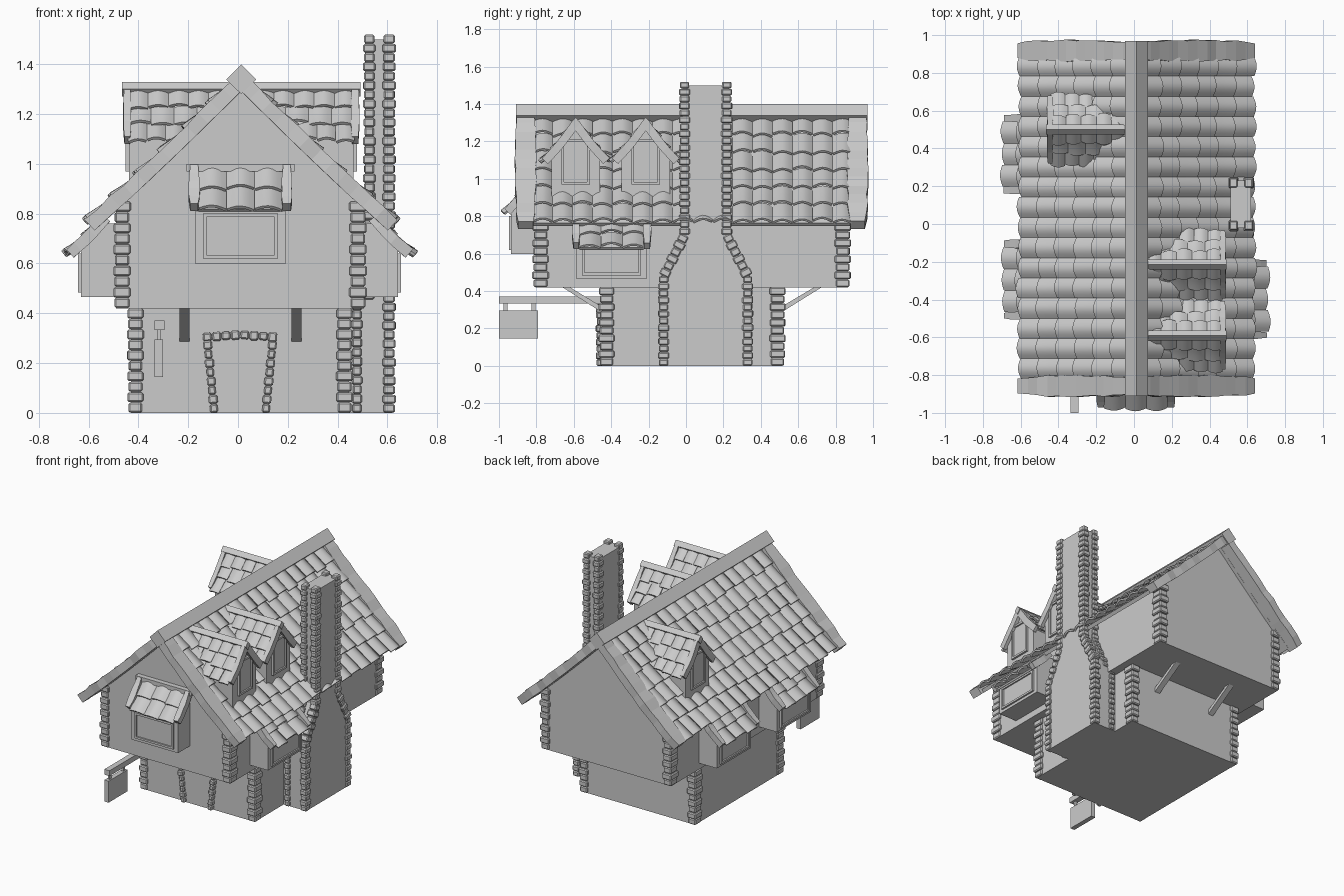
import bpy, bmesh, math, random
from mathutils import Matrix, Vector

if "Cube" in bpy.data.objects:
    bpy.data.objects.remove(bpy.data.objects["Cube"])

random.seed(4)
I = Matrix.Identity(4)


def frame(ox, oy, U, D):
    """Local axes: u along the wall, d outward, z up."""
    return Matrix(((U[0], D[0], 0, ox), (U[1], D[1], 0, oy), (0, 0, 1, 0), (0, 0, 0, 1)))


def finish(bm, name, M=I, smooth=False):
    bm.transform(M)
    bmesh.ops.recalc_face_normals(bm, faces=bm.faces)
    me = bpy.data.meshes.new(name)
    bm.to_mesh(me)
    bm.free()
    ob = bpy.data.objects.new(name, me)
    bpy.context.collection.objects.link(ob)
    if smooth:
        bpy.ops.object.select_all(action='DESELECT')
        ob.select_set(True)
        bpy.context.view_layer.objects.active = ob
        bpy.ops.object.shade_smooth_by_angle(angle=math.radians(40))
    return ob


def add_box(bm, c, s, rot=I):
    bmesh.ops.create_cube(bm, size=1, matrix=Matrix.Translation(c) @ rot @ Matrix.Diagonal((*s, 1)))


def box(name, lo, hi, M=I):
    bm = bmesh.new()
    add_box(bm, [(a + b) / 2 for a, b in zip(lo, hi)], [b - a for a, b in zip(lo, hi)])
    return finish(bm, name, M)


def prism(name, pts, u0, u1, M=I):
    bm = bmesh.new()
    f = bm.faces.new([bm.verts.new((u0, d, z)) for d, z in pts])
    r = bmesh.ops.extrude_face_region(bm, geom=[f])
    bmesh.ops.translate(bm, verts=[v for v in r['geom'] if isinstance(v, bmesh.types.BMVert)], vec=(u1 - u0, 0, 0))
    return finish(bm, name, M)


def sample(path, t):
    """Point and outward normal at fraction t along a (d, z) path."""
    P = [Vector(p) for p in path]
    L = [(b - a).length for a, b in zip(P, P[1:])]
    s = t * sum(L)
    for i, l in enumerate(L):
        if s <= l or i == len(L) - 1:
            tan = (P[i + 1] - P[i]).normalized()
            return P[i] + tan * s, Vector((-tan.y, tan.x))
        s -= l


def board(name, path, u0, u1, top, thick, M, wob=0.0, n=10):
    """Plank following a slope, with wavy edges."""
    bm = bmesh.new()
    prev = None
    for i in range(n + 1):
        p, nr = sample(path, i / n)
        w = wob * math.sin(math.pi * i / n) + random.uniform(-.4, .4) * wob
        h = top + random.uniform(-.3, .3) * wob
        a, b = p + nr * h, p + nr * (top - thick)
        ring = [bm.verts.new((u, q.x, q.y)) for u, q in ((u0 - w, a), (u1 + w, a), (u1 + w, b), (u0 - w, b))]
        if prev:
            for k in range(4):
                bm.faces.new((prev[k], prev[k - 1], ring[k - 1], ring[k]))
        else:
            bm.faces.new(ring)
        prev = ring
    bm.faces.new(prev)
    return finish(bm, name, M)


def tiles(name, M, path, u0, u1, rows, width, start=None, bulge=.022, lift=.024):
    """Overlapping rows of barrel tiles, lifted at their lower ends."""
    bm = bmesh.new()
    for r in range(rows):
        ua = start(sample(path, r / rows)[0].y) if start else u0
        cols = max(1, round((u1 - ua) / width))
        w = (u1 - ua) / cols
        for c in range(cols):
            drop, tilt = random.uniform(-.01, .012), random.uniform(-.004, .004)
            grid = []
            for j in range(4):
                t = (r + j / 3 * 1.1) / rows
                p, nr = sample(path, t)
                row = []
                for k in range(7):
                    f = k / 6
                    q = p + nr * (lift * j / 3 + bulge * math.sin(math.pi * f) + tilt * (f - .5) * 2)
                    q = q + Vector((nr.y, -nr.x)) * drop * j / 3
                    row.append(bm.verts.new((ua + w * (c + f), q.x, q.y)))
                grid.append(row)
            for j in range(3):
                for k in range(6):
                    bm.faces.new((grid[j][k], grid[j][k + 1], grid[j + 1][k + 1], grid[j + 1][k]))
    bmesh.ops.recalc_face_normals(bm, faces=bm.faces)
    bmesh.ops.solidify(bm, geom=bm.faces[:], thickness=.012)
    return finish(bm, name, M, True)


def stones(name, path, size, step):
    """Bevelled blocks stacked along a 3D polyline."""
    bm = bmesh.new()
    n = 0
    for a, b in zip(path, path[1:]):
        a, b = Vector(a), Vector(b)
        cnt = max(1, round((b - a).length / step))
        d = b - a
        rot = Matrix.Rotation(math.atan2(d.x, d.z), 4, 'Y') @ Matrix.Rotation(-math.atan2(d.y, abs(d.z) + 1e-6) * (abs(d.y) > .01), 4, 'X')
        for i in range(cnt):
            k = (1.06 if n % 2 else .9) + random.uniform(-.05, .05)
            add_box(bm, a + d * (i + .5) / cnt, (size[0] * k, size[1] * k, d.length / cnt * .94), rot)
            n += 1
    bmesh.ops.bevel(bm, geom=bm.edges[:], offset=.006, segments=1, affect='EDGES')
    return finish(bm, name)


def window(name, M, d, hw, z0, z1, t=.014):
    bm = bmesh.new()
    zc, h = (z0 + z1) / 2, z1 - z0
    for s in (-1, 1):
        add_box(bm, (s * (hw - t / 2), d, zc), (t, .024, h))
        add_box(bm, (0, d, zc + s * (h - t) / 2), (2 * hw, .024, t))
    add_box(bm, (0, d - .005, zc), (2 * hw - t, .014, h - t))
    finish(bm, name, M)


def bay(name, M, hw, depth, z0, wz0, wz1, path, cols, tile_hw):
    """Projecting window box under a small tiled awning."""
    prism(name + "_box", [(-.03, z0), (depth, z0), (depth, wz1 + .02), (path[0][0], path[0][1] - .02), (-.03, path[0][1] - .02)], -hw, hw, M)
    window(name + "_window", M, depth, hw - .03, wz0, wz1)
    tiles(name + "_tiles", M, path, -tile_hw, tile_hw, 2, 2 * tile_hw / cols, bulge=.02, lift=.018)
    board(name + "_deck", path, -tile_hw, tile_hw, -.002, .014, M, n=4)
    for s in (-1, 1):
        board(name + "_awning_end", path, s * (tile_hw + .018) - .016, s * (tile_hw + .018) + .016, .03, .045, M, .006, 5)


CX = .013
ROOF = [(0, 1.325), (.25, 1.08), (.45, .89), (.53, .82), (.59, .765)]
BARGE = ROOF[:-1] + [(.605, .75)]
ACROSS = frame(0, 0, (0, 1), (1, 0))

# walls
box("lower_wall", (-.43, -.45, 0), (.445, .515, .42))
prism("upper_wall", [(-.49, .42), (.505, .42), (.505, .83), (CX, 1.31), (-.49, .83)], -.805, .865, ACROSS)

# corner stones
for x in (-.412, .428):
    for y in (-.425, .49):
        stones("lower_corner_stones", [(x, y, 0), (x, y, .42)], (.062, .078), .042)
for x in (-.466, .482):
    for y in (-.778, .838):
        stones("upper_corner_stones", [(x, y, .42), (x, y, .85)], (.066, .082), .043)

# main roof
for s in (1, -1):
    M = frame(CX, 0, (0, 1), (s, 0))
    tiles("roof_tiles", M, ROOF, -.82, .89, 6, .106)
    board("roof_deck", ROOF, -.82, .89, 0, .025, M, n=6)
    for a, b in ((-.9, -.815), (.875, .96)):
        board("bargeboard", BARGE, a, b, .034, .058, M, .014, 12)
prism("ridge_beam", [(CX - .06, 1.338), (CX, 1.4), (CX + .06, 1.338), (CX, 1.28)], -.91, .97, ACROSS)

# chimney with flared base
prism("chimney", [(-.13, 0), (.34, 0), (.34, .48), (.23, .7), (.23, 1.5), (-.02, 1.5), (-.02, .7), (-.13, .48)],
      .51, .62, frame(0, 0, (1, 0), (0, 1)))
box("chimney_base", (.43, -.13, 0), (.62, .34, .45))
for y0, y1 in ((-.12, -.008), (.33, .218)):
    stones("chimney_stones", [(.607, y0, 0), (.607, y0, .48), (.607, y1, .7), (.607, y1, 1.52)], (.05, .055), .038)
    stones("chimney_inner_stones", [(.478, y0, 0), (.478, y0, .45)], (.04, .055), .038)
    stones("chimney_inner_stones", [(.527, y0, .45), (.527, y1, .7), (.527, y1, 1.52)], (.046, .055), .038)

# roof dormers
DORMER = [(0, 1.295), (.09, 1.175), (.165, 1.095)]
for side, yc in ((1, -.59), (1, -.215), (-1, .5)):
    for s in (1, -1):
        M = frame(CX, yc, (side, 0), (0, s))
        tiles("dormer_tiles", M, DORMER, .08, .455, 3, .085, lambda z: max(.05, 1.31 - z), .014, .016)
        board("dormer_bargeboard", DORMER, .445, .47, .022, .045, M, .004, 6)
    prism("dormer_wall", [(-.13, .86), (.13, .86), (.13, 1.115), (0, 1.285), (-.13, 1.115)], .08, .45, M)
    prism("dormer_ridge", [(-.026, 1.30), (0, 1.328), (.026, 1.30), (0, 1.27)], .02, .478, M)
    window("dormer_window", frame(CX, yc, (0, 1), (side, 0)), .452, .076, .97, 1.21)

# front bay and side bays
FRONT = frame(.01, -.805, (1, 0), (0, -1))
bay("front_bay", FRONT, .18, .13, .598, .62, .8, [(.01, .98), (.08, .89), (.145, .82)], 3, .168)
box("front_bay_ridge", (-.217, -.02, .97), (.217, .035, 1.0), FRONT)
SIDE = [(.03, .78), (.1, .7), (.175, .635)]
for side, yc in ((1, -.398), (-1, .37), (-1, -.295)):
    bay("side_bay", frame(.508 if side > 0 else -.495, yc, (0, 1), (side, 0)), .188, .135, .465, .484, .64, SIDE, 3, .172)

# doorway
prism("door", [(-.1, 0), (.1, 0), (.13, .3), (-.13, .3)], .448, .456, frame(.008, 0, (1, 0), (0, 1)) @ Matrix(
    ((0, 1, 0, 0), (-1, 0, 0, 0), (0, 0, 1, 0), (0, 0, 0, 1))))
for s in (1, -1):
    stones("door_jamb_stones", [(.008 + s * .103, -.455, 0), (.008 + s * .132, -.455, .29)], (.034, .05), .036)
stones("door_lintel_stones", [(-.142, -.455, .303), (.008, -.455, .314), (.158, -.455, .303)], (.036, .05), .038)

# braces under the overhang
for x in (-.215, .235):
    prism("front_brace", [(-.44, .31), (-.44, .28), (-.66, .42), (-.62, .42)], x - .02, x + .02, frame(0, 0, (1, 0), (0, 1)))
    prism("back_brace", [(.5, .31), (.5, .28), (.725, .42), (.685, .42)], x - .02, x + .02, frame(0, 0, (1, 0), (0, 1)))

# hanging sign
box("sign_beam", (-.335, -1, .333), (-.295, -.44, .37))
box("sign_board", (-.335, -1, .145), (-.302, -.79, .295))
for y in (-.965, -.815):
    box("sign_hanger", (-.326, y - .01, .29), (-.311, y + .01, .335))
